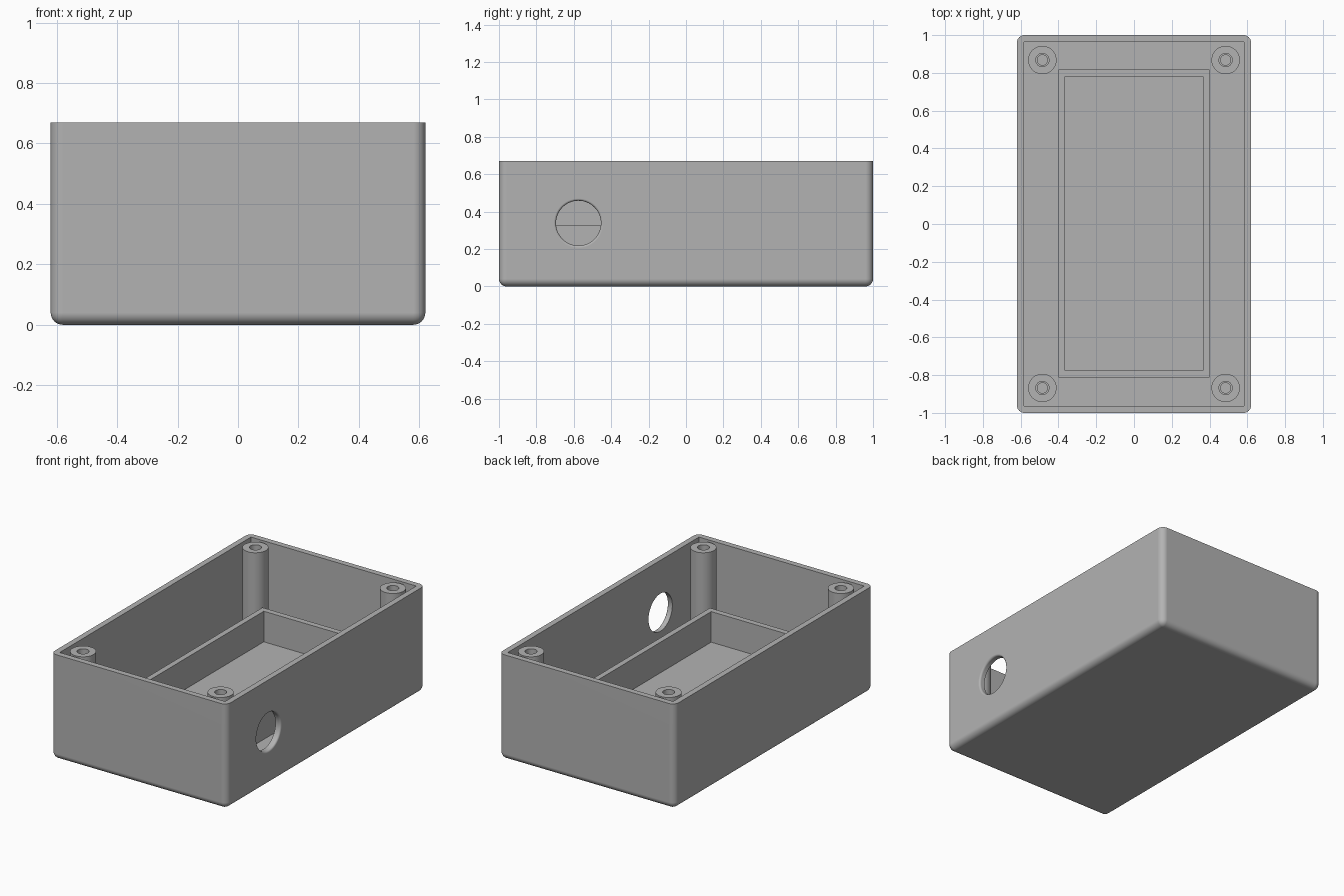
import bpy, bmesh
from math import pi, sin, cos, tau
from mathutils import Matrix

cube = bpy.data.objects.get("Cube")
if cube:
    bpy.data.objects.remove(cube, do_unlink=True)

# Overall sizes
HX, HY, TOP = 0.62, 1.0, 0.67
WALL, FLOOR, FILLET = 0.037, 0.13, 0.04
RIM, HOLE = 0.012, 0.12

grey = bpy.data.materials.new("plain_grey")
grey.use_nodes = True
grey.diffuse_color = (0.45, 0.45, 0.45, 1)
grey.node_tree.nodes["Principled BSDF"].inputs["Base Color"].default_value = grey.diffuse_color


def finish(name, bm):
    bmesh.ops.recalc_face_normals(bm, faces=bm.faces)
    mesh = bpy.data.meshes.new(name)
    bm.to_mesh(mesh)
    bm.free()
    obj = bpy.data.objects.new(name, mesh)
    bpy.context.collection.objects.link(obj)
    mesh.materials.append(grey)
    return obj


def block(hx, hy, z0, z1, y=0):
    bm = bmesh.new()
    bmesh.ops.create_cube(bm, size=1)
    bmesh.ops.scale(bm, vec=(2 * hx, 2 * hy, z1 - z0), verts=bm.verts)
    bmesh.ops.translate(bm, vec=(0, y, (z0 + z1) / 2), verts=bm.verts)
    return bm


def lathe(profile, steps=48):
    """Closed turned solid; the profile is (radius, height) from axis to axis."""
    bm = bmesh.new()
    rings = []
    for r, z in profile:
        if r == 0:
            rings.append([bm.verts.new((0, 0, z))] * steps)
        else:
            rings.append([bm.verts.new((r * cos(tau * i / steps), r * sin(tau * i / steps), z))
                          for i in range(steps)])
    for a, b in zip(rings, rings[1:]):
        for i in range(steps):
            j = (i + 1) % steps
            corners = list(dict.fromkeys((a[i], a[j], b[j], b[i])))
            bm.faces.new(corners)
    return bm


def cut(target, cutter):
    mod = target.modifiers.new("cut_" + cutter.name, 'BOOLEAN')
    mod.operation = 'DIFFERENCE'
    mod.solver = 'EXACT'
    mod.object = cutter
    cutter.hide_render = True
    bpy.ops.object.select_all(action='DESELECT')
    bpy.context.view_layer.objects.active = target
    target.select_set(True)
    bpy.ops.object.modifier_apply(modifier=mod.name)
    bpy.data.objects.remove(cutter, do_unlink=True)


def smooth(obj):
    bpy.ops.object.select_all(action='DESELECT')
    bpy.context.view_layer.objects.active = obj
    obj.select_set(True)
    bpy.ops.object.shade_smooth_by_angle(angle=pi / 6)
    obj.modifiers.new("even_shading", 'WEIGHTED_NORMAL').keep_sharp = True


# Outer case: rounded upright corners and bottom edges, sharp open rim
bm = block(HX, HY, 0, TOP)
rounded = [e for e in bm.edges if any(v.co.z < 0.01 for v in e.verts)]
bmesh.ops.bevel(bm, geom=rounded, offset=FILLET, segments=8, profile=0.5, affect='EDGES')
case = finish("case", bm)
cut(case, finish("cavity_cutter", block(HX - WALL, HY - WALL, FLOOR, 1)))

# Round cable opening in one side, its outer edge softened
arc = [(HOLE + RIM * (1 - cos(a)), HX - RIM + RIM * sin(a))
       for a in (pi / 2 * i / 6 for i in range(7))]
bm = lathe([(0, HX - 0.1), (HOLE, HX - 0.1)] + arc + [(HOLE + RIM, HX + 0.1), (0, HX + 0.1)], 64)
bm.transform(Matrix.Translation((0, -0.575, 0.338)) @ Matrix.Rotation(pi / 2, 4, 'Y'))
cut(case, finish("opening_cutter", bm))
smooth(case)

# Low compartment frame standing on the floor
frame = finish("compartment_frame", block(0.4, 0.815, FLOOR - 0.02, 0.325, 0.003))
cut(frame, finish("frame_cutter", block(0.365, 0.778, 0, 1, 0.003)))

# Screw posts with stepped holes, one in each corner
post_profile = [(0, FLOOR - 0.02), (0.075, FLOOR - 0.02), (0.075, TOP - 0.003), (0.035, TOP - 0.003),
                (0.035, 0.45), (0.027, 0.45), (0.027, 0.2), (0, 0.2)]
for side, x in (("right", -0.485), ("left", 0.485)):
    for end, y in (("front", -0.868), ("back", 0.868)):
        post = finish(f"{end}_{side}_screw_post", lathe(post_profile))
        post.location = (x, y, 0)
        smooth(post)
